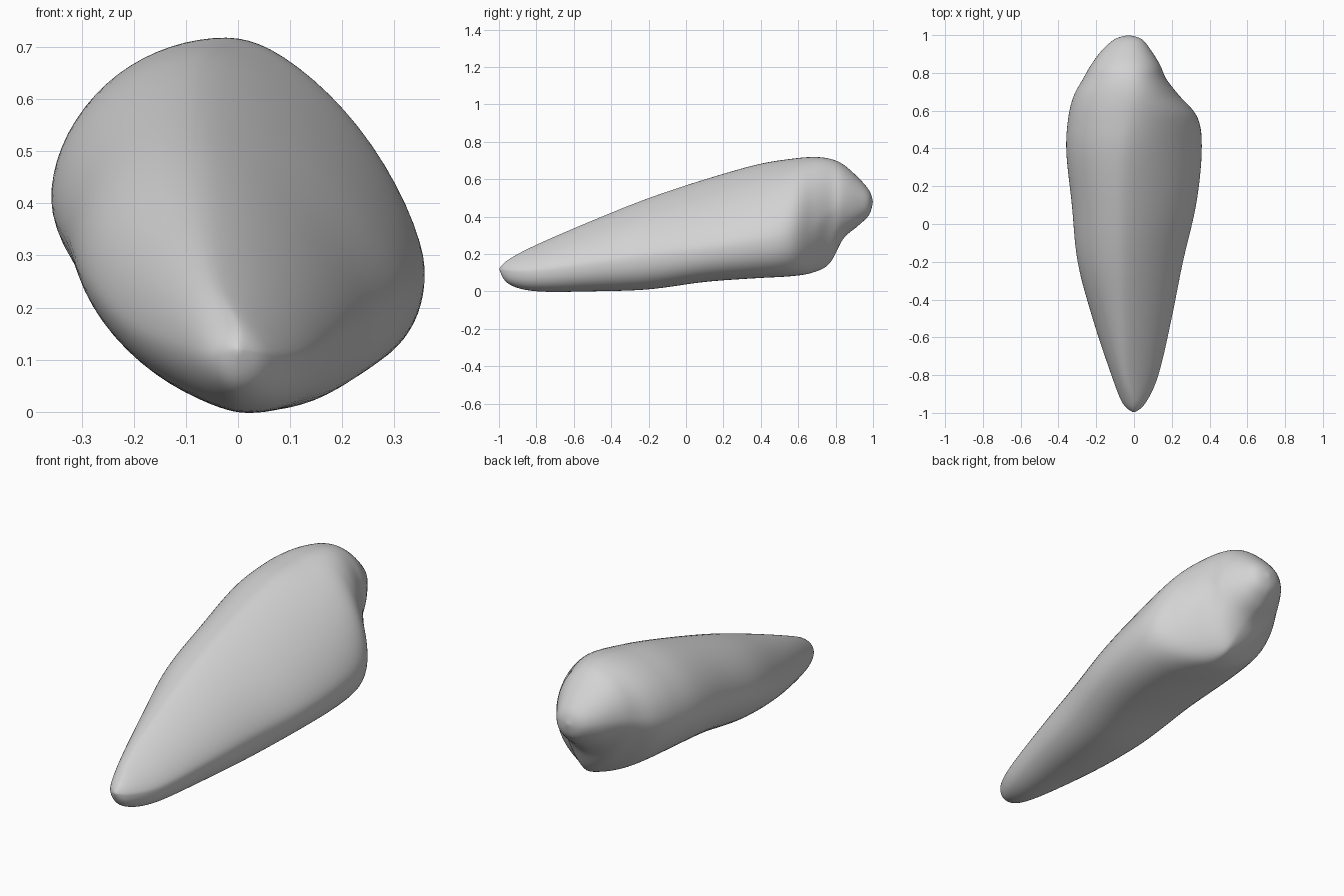
import bpy
import bmesh
from math import cos, sin, pi, exp

SIDES = 72       # points around each section
STEPS = 8        # rings between neighbouring sections

cube = bpy.data.objects.get("Cube")
if cube:
    bpy.data.objects.remove(cube, do_unlink=True)

# Sections: y, left x, left z, right x, right z, bottom x, bottom z, top x, top z
sections = [
    (-1, 0, .12, 0, .12, 0, .12, 0, .12),
    (-.95, -.06, .11, .06, .11, 0, .04, 0, .17),
    (-.8, -.12, .13, .13, .11, .01, 0, -.04, .25),
    (-.5, -.22, .18, .2, .15, .03, 0, -.06, .38),
    (-.2, -.3, .27, .26, .19, .06, .01, -.07, .5),
    (.1, -.33, .34, .33, .23, .11, .05, -.07, .6),
    (.38, -.36, .4, .36, .27, .13, .07, -.06, .68),
    (.56, -.35, .43, .34, .3, .1, .08, -.04, .71),
    (.68, -.32, .45, .24, .36, .05, .1, -.02, .72),
    (.77, -.27, .47, .17, .43, .03, .15, -.02, .71),
    (.84, -.23, .49, .14, .47, -.01, .28, -.03, .68),
    (.92, -.17, .49, .09, .48, -.03, .35, -.03, .61),
    (.98, -.1, .48, .04, .48, -.03, .41, -.03, .54),
    (1, -.03, .48, -.03, .48, -.03, .48, -.03, .48),
]


def blend(a, b, c, d, t):
    """Smooth curve through b and c, steered by a and d."""
    return b + t / 2 * (c - a + t * (2 * a - 5 * b + 4 * c - d + t * (3 * (b - c) + d - a)))


def section_point(row, angle):
    """Point on a four-quadrant rounded outline."""
    y, lx, lz, rx, rz, bx, bz, tx, tz = row
    c, s = cos(angle), sin(angle)
    side_x, side_z = (rx, rz) if c > 0 else (lx, lz)
    end_x, end_z = (tx, tz) if s > 0 else (bx, bz)
    # Hollow around the small knob low on the rear, and the fuller rear lobe
    hollow = exp(-((y - .76) / .09) ** 2)
    lobe = 1 / (1 + exp((.6 - y) * 12))
    if s > 0:
        power = 1.45 + .6 * lobe if c > 0 else 1.9 + .15 * lobe
    else:
        power = 2.3 - .8 * hollow if c > 0 else 1.75 - .3 * hollow
    u, v = abs(c) ** (2 / power), abs(s) ** (2 / power)
    return (end_x + (side_x - end_x) * u, y, side_z + (end_z - side_z) * v)


# Interpolated rings between the two end points
rows = []
last = len(sections) - 1
for i in range(last):
    near = [sections[min(max(i + k, 0), last)] for k in (-1, 0, 1, 2)]
    for step in range(STEPS):
        rows.append([blend(*values, step / STEPS) for values in zip(*near)])
rows = rows[1:]

bm = bmesh.new()
rings = [[bm.verts.new(section_point(row, 2 * pi * k / SIDES)) for k in range(SIDES)]
         for row in rows]
for ring, following in zip(rings, rings[1:]):
    for k in range(SIDES):
        n = (k + 1) % SIDES
        bm.faces.new((ring[k], ring[n], following[n], following[k]))

# Closed front and rear tips
for ring, row in ((rings[0], sections[0]), (rings[-1], sections[-1])):
    tip = bm.verts.new((row[1], row[0], row[2]))
    for k in range(SIDES):
        bm.faces.new((tip, ring[k], ring[(k + 1) % SIDES]))
bmesh.ops.recalc_face_normals(bm, faces=bm.faces)

mesh = bpy.data.meshes.new("tapered_body")
bm.to_mesh(mesh)
bm.free()
body = bpy.data.objects.new("tapered_body", mesh)
bpy.context.collection.objects.link(body)

# Plain grey surface
grey = bpy.data.materials.new("light_grey")
grey.use_nodes = True
colour = (.65, .65, .65, 1)
grey.diffuse_color = colour
grey.node_tree.nodes["Principled BSDF"].inputs["Base Color"].default_value = colour
mesh.materials.append(grey)

# Soft blending of the section quadrants
relax = body.modifiers.new("relax", "SMOOTH")
relax.factor = .5
relax.iterations = 8

bpy.ops.object.select_all(action="DESELECT")
body.select_set(True)
bpy.context.view_layer.objects.active = body
bpy.ops.object.shade_smooth()
